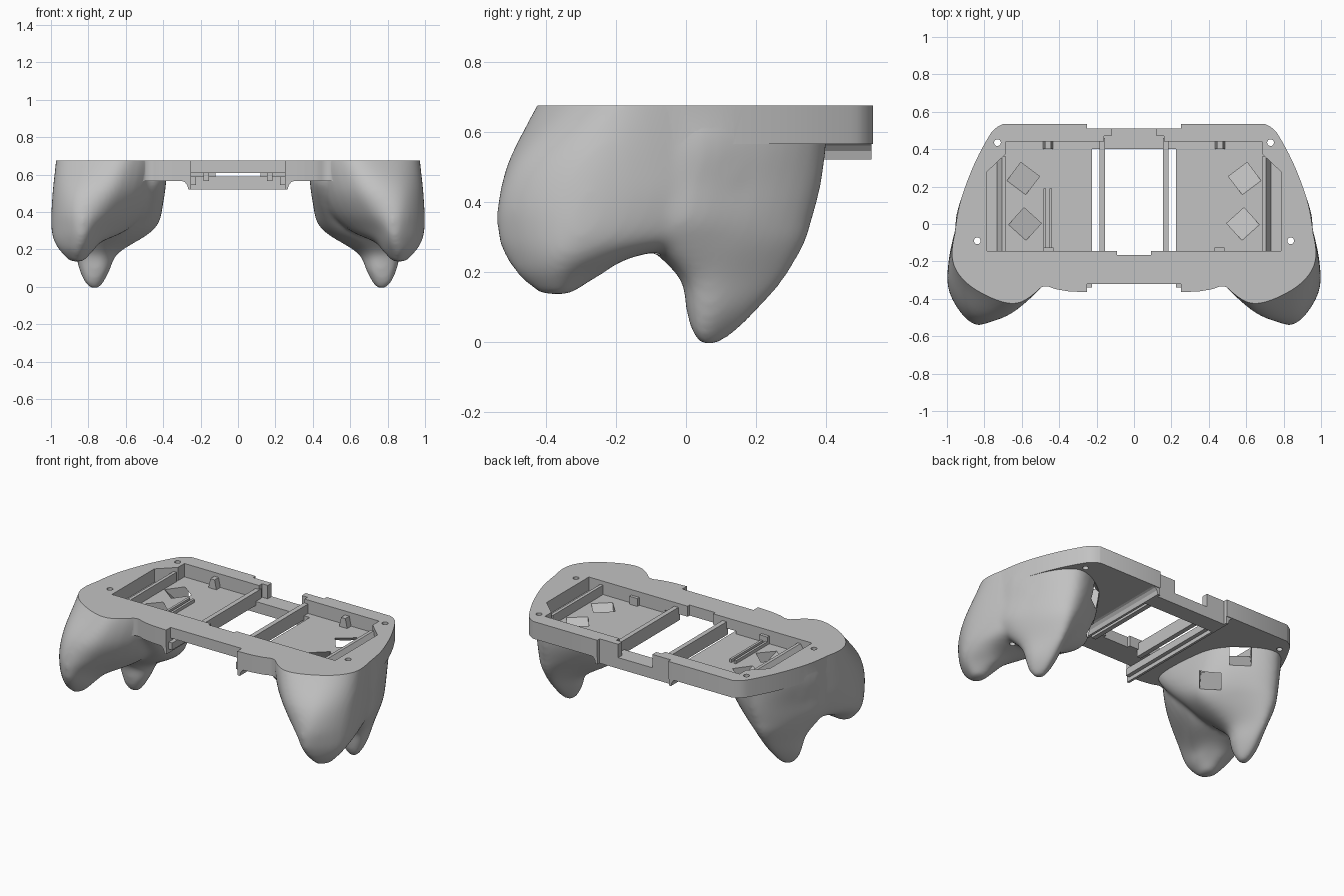
import bpy, bmesh
from math import radians
from mathutils import Matrix, Vector

if "Cube" in bpy.data.objects:
    bpy.data.objects.remove(bpy.data.objects["Cube"])

TOP, FLOOR, UNDER = 0.675, 0.59, 0.565

grey = bpy.data.materials.new("plain grey")
grey.use_nodes = True
grey.diffuse_color = (0.54, 0.54, 0.54, 1)
grey.node_tree.nodes["Principled BSDF"].inputs["Base Color"].default_value = grey.diffuse_color


def finish(bm, name):
    bmesh.ops.recalc_face_normals(bm, faces=bm.faces)
    mesh = bpy.data.meshes.new(name)
    bm.to_mesh(mesh)
    bm.free()
    mesh.materials.append(grey)
    ob = bpy.data.objects.new(name, mesh)
    bpy.context.collection.objects.link(ob)
    return ob


def prism(name, outline, z0, z1):
    """Extrude a flat outline upwards."""
    bm = bmesh.new()
    face = bm.faces.new([bm.verts.new((x, y, z0)) for x, y in outline])
    up = bmesh.ops.extrude_face_region(bm, geom=[face])["geom"]
    bmesh.ops.translate(bm, vec=(0, 0, z1 - z0),
                        verts=[v for v in up if isinstance(v, bmesh.types.BMVert)])
    return finish(bm, name)


def box(name, x0, x1, y0, y1, z0, z1):
    return prism(name, [(x0, y0), (x1, y0), (x1, y1), (x0, y1)], z0, z1)


def spline(points, steps, closed):
    """Catmull-Rom curve through the points."""
    pts = [Vector(p) for p in points]
    n, out = len(pts), []
    pick = (lambda i: pts[i % n]) if closed else (lambda i: pts[max(0, min(n - 1, i))])
    for i in range(n if closed else n - 1):
        a, b, c, d = (pick(i + k) for k in (-1, 0, 1, 2))
        for s in range(steps):
            t = s / steps
            out.append(b + (c - a) * (t / 2) + (a * 2 - b * 5 + c * 4 - d) * (t * t / 2)
                       + (b * 3 - a - c * 3 + d) * (t ** 3 / 2))
    return out if closed else out + [pts[-1]]


def loft(bm, levels):
    """Skin a closed lobe through horizontal sections, smooth both ways."""
    count = len(levels[0][1])
    rails = [spline([(*sec[i], z) for z, sec in levels], 4, False) for i in range(count)]
    rings = [[bm.verts.new(p) for p in spline(row, 6, True)] for row in zip(*rails)]
    for lo, hi in zip(rings, rings[1:]):
        for i in range(len(lo)):
            j = (i + 1) % len(lo)
            bm.faces.new((lo[i], lo[j], hi[j], hi[i]))
    bm.faces.new(rings[0])
    bm.faces.new(rings[-1])


def bake(ob):
    """Apply the modifiers of an object."""
    graph = bpy.context.evaluated_depsgraph_get()
    mesh = bpy.data.meshes.new_from_object(ob.evaluated_get(graph))
    ob.modifiers.clear()
    ob.data = mesh


def combine(ob, other, operation):
    mod = ob.modifiers.new("combine", "BOOLEAN")
    mod.operation, mod.solver, mod.object = operation, "EXACT", other
    bake(ob)
    bpy.data.objects.remove(other)


def mirror(ob):
    mod = ob.modifiers.new("mirror", "MIRROR")
    mod.merge_threshold = 0.0005
    bake(ob)


def side_prism(name, profile, y0, y1):
    """Extrude an x-z profile along y and mirror it."""
    ob = prism(name, profile, y0, y1)
    ob.data.transform(Matrix(((1, 0, 0, 0), (0, 0, 1, 0), (0, 1, 0, 0), (0, 0, 0, 1))))
    ob.data.flip_normals()
    mirror(ob)


# Grip: a blunt front lobe and a pointed rear lobe, blended together
front_lobe = [
    (0.80, [(.945, -.02), (.95, -.17), (.80, -.28), (.56, -.34), (.44, -.15), (.85, .2)]),
    (0.67, [(.95, -.02), (.965, -.22), (.83, -.365), (.6, -.42), (.44, -.17), (.85, .2)]),
    (0.52, [(.955, -.03), (.985, -.29), (.86, -.48), (.64, -.47), (.46, -.16), (.85, .2)]),
    (0.40, [(.955, -.04), (.993, -.33), (.86, -.53), (.68, -.46), (.5, -.13), (.84, .18)]),
    (0.30, [(.945, -.08), (.993, -.345), (.85, -.535), (.74, -.44), (.6, -.14), (.84, .1)]),
    (0.24, [(.925, -.19), (.98, -.36), (.85, -.515), (.765, -.42), (.73, -.25), (.81, -.16)]),
    (0.19, [(.9, -.27), (.95, -.37), (.86, -.48), (.79, -.41), (.78, -.32), (.84, -.245)]),
    (0.135, [(.885, -.34), (.9, -.37), (.86, -.42), (.83, -.39), (.83, -.35), (.85, -.33)]),
]
rear_lobe = [
    (0.80, [(.9, .2), (.9, -.1), (.44, -.31), (.4, .07), (.5, .28), (.74, .405)]),
    (0.67, [(.9, .2), (.9, -.1), (.44, -.31), (.4, .07), (.5, .28), (.74, .405)]),
    (0.56, [(.9, .2), (.92, -.1), (.44, -.3), (.4, .07), (.5, .28), (.74, .4)]),
    (0.45, [(.9, .17), (.92, -.1), (.47, -.22), (.405, .07), (.52, .27), (.75, .385)]),
    (0.35, [(.905, .14), (.925, -.1), (.53, -.14), (.42, .06), (.55, .24), (.76, .36)]),
    (0.28, [(.895, .12), (.9, -.08), (.61, -.1), (.48, .06), (.6, .22), (.77, .338)]),
    (0.18, [(.865, .1), (.85, 0), (.72, -.01), (.64, .08), (.68, .19), (.77, .282)]),
    (0.09, [(.845, .09), (.825, .015), (.73, .005), (.685, .07), (.71, .15), (.77, .205)]),
    (0.03, [(.82, .07), (.81, .025), (.75, .02), (.715, .06), (.73, .11), (.77, .145)]),
    (-0.01, [(.79, .06), (.785, .045), (.76, .045), (.745, .06), (.75, .08), (.77, .085)]),
]
bm = bmesh.new()
loft(bm, front_lobe)
loft(bm, rear_lobe)
grip = finish(bm, "grip")
remesh = grip.modifiers.new("blend", "REMESH")
remesh.mode, remesh.voxel_size = "VOXEL", 0.012
smooth = grip.modifiers.new("soften", "SMOOTH")
smooth.factor, smooth.iterations = 0.5, 20
bake(grip)

# Shell: half plate with a curved side, joined to the grip
side = [(.35, -.36), (.42, -.348), (.47, -.333), (.52, -.35), (.6, -.405), (.75, -.375),
        (.88, -.29), (.95, -.2), (.962, -.1), (.94, .07), (.902, .2), (.845, .34),
        (.775, .47), (.74, .512), (.7, .535)]
outline = [(0, -.32), (.25, -.32), (.25, -.365)]
outline += [tuple(p) for p in spline(side, 4, False)]
outline += [(.25, .535), (.25, .51), (0, .51)]
shell = prism("shell", outline, UNDER, 0.75)
combine(shell, grip, "UNION")

# Openings: level top, device tray, centre window, notches and front slot
pocket = [(-.1, -.145), (.785, -.145), (.785, .28), (.685, .375), (.685, .44), (-.1, .44)]
cutters = [
    box("top_trim", -2, 2, -2, 2, TOP, 2),
    prism("tray_cut", pocket, FLOOR, 1),
    box("window_cut", -1, .225, -.145, .40, 0, 1),
    box("tray_back_cut", -1, .16, .39, .47, FLOOR, 1),
    box("back_gap_cut", -1, .12, .38, .8, FLOOR, 1),
    box("front_notch_cut", -1, .09, -.165, -.1, 0, 1),
    box("front_slot_cut", -1, .25, -.8, -.14, 0, .608),
]
# Screw holes, right through the grip
for x, y in ((.73, .435), (.838, -.09)):
    bm = bmesh.new()
    bmesh.ops.create_cone(bm, cap_ends=True, segments=20, radius1=.018, radius2=.018,
                          depth=2, matrix=Matrix.Translation((x, y, .5)))
    cutters.append(finish(bm, "screw_cut"))
# Slanted button ducts from the tray floor to the inner back of the grip
for x, y, turn in ((.592, .243, 37), (.583, 0, 42)):
    bm = bmesh.new()
    bmesh.ops.create_cube(bm, size=1, matrix=Matrix.Translation((x, y, FLOOR))
                          @ Matrix.Rotation(radians(turn), 4, "Z")
                          @ Matrix.Rotation(radians(43), 4, "X")
                          @ Matrix.Translation((0, 0, -.14))
                          @ Matrix.Diagonal((.125, .09, .4, 1)))
    cutters.append(finish(bm, "duct_cut"))
for cutter in cutters:
    cutter.hide_render = True
    combine(shell, cutter, "DIFFERENCE")

# Open the seam at the middle and mirror
bm = bmesh.new()
bm.from_mesh(shell.data)
seam = [f for f in bm.faces if all(abs(v.co.x) < 1e-4 for v in f.verts)]
bmesh.ops.delete(bm, geom=seam, context="FACES")
bm.to_mesh(shell.data)
bm.free()
mirror(shell)
for ob in bpy.context.selected_objects:
    ob.select_set(False)
shell.select_set(True)
bpy.context.view_layer.objects.active = shell
bpy.ops.object.shade_smooth_by_angle(angle=radians(35))

# Mirrored ribs, pegs and rails: x range, y range, z range
parts = {
    "centre_rib": (.155, .185, -.16, .46, FLOOR - .025, .65),
    "front_peg": (.43, .485, -.15, -.125, FLOOR - .01, .64),
    "slide_rail": (.225, .25, -.34, .40, .545, FLOOR),
}
for name, size in parts.items():
    mirror(box(name, *size))
# The right side alone has a low twin rib
for name, x in (("low_rib_outer", -.485), ("low_rib_inner", -.453)):
    box(name, x, x + .015, -.15, .19, FLOOR - .01, .61)
box("back_bar", -.25, .25, .40, .51, .52, FLOOR - .001)

# Sloped ribs and pegs, and the flared edge of the centre channel
side_prism("outer_rib", [(.685, FLOOR - .01), (.735, FLOOR - .01), (.73, .61), (.705, .65),
                         (.685, .65)], -.15, .36)
side_prism("back_peg", [(.43, FLOOR - .01), (.49, FLOOR - .01), (.475, .65), (.445, .65)], .40, .44)
side_prism("channel_edge", [(.25, .52), (.265, .52), (.272, .545), (.285, .56),
                            (.31, UNDER + .005), (.25, UNDER + .005)], -.36, .53)
